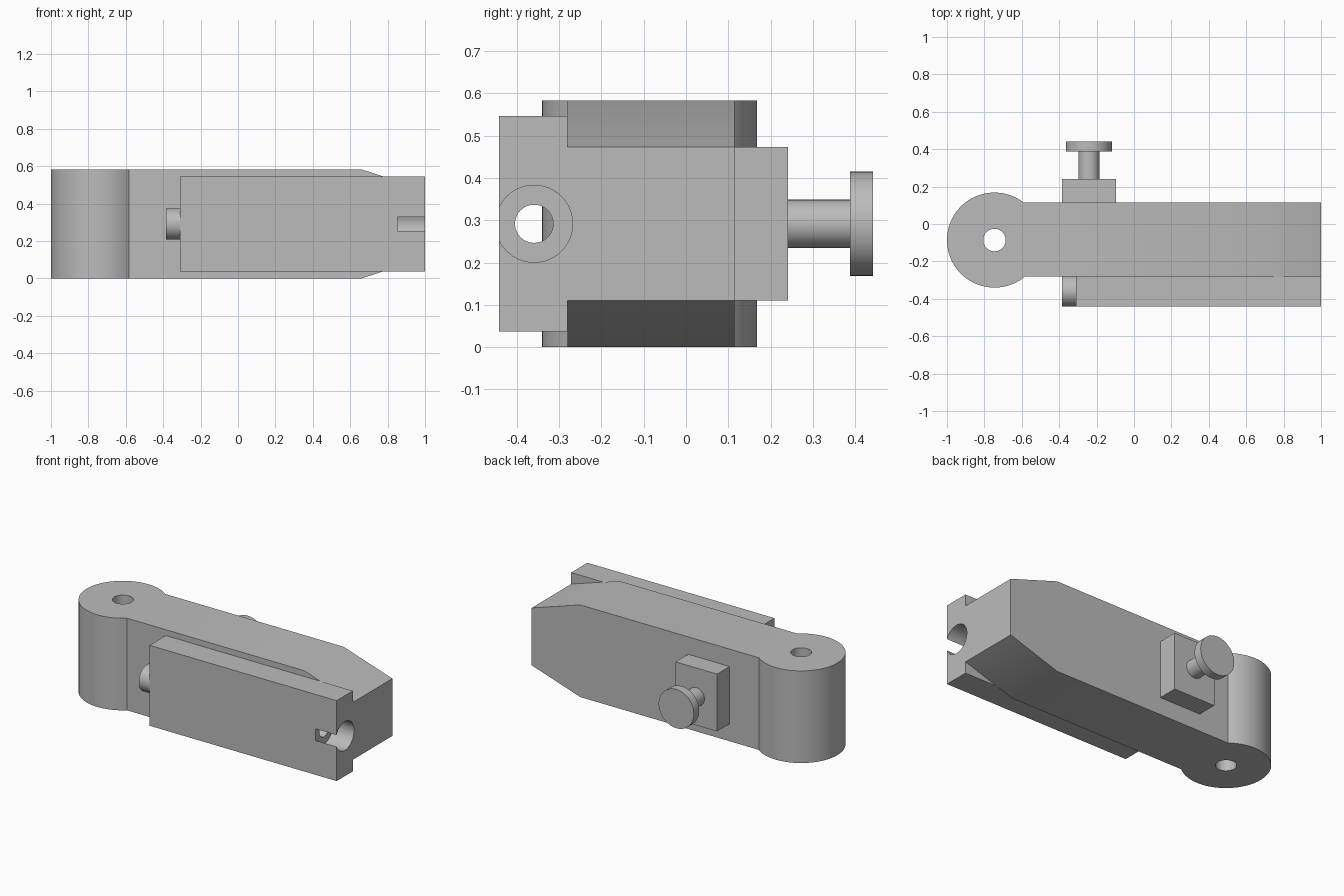
import bpy
import bmesh
import math
from mathutils import Matrix, Vector

default = bpy.data.objects.get("Cube")
if default:
    bpy.data.objects.remove(default, do_unlink=True)

grey = bpy.data.materials.new("plain grey")
grey.use_nodes = True
GREY = (0.5, 0.5, 0.5, 1)
grey.diffuse_color = GREY
grey.node_tree.nodes["Principled BSDF"].inputs["Base Color"].default_value = GREY

HEIGHT = 0.583
MID = HEIGHT / 2
BORE_Y = -0.359
AXES = {"X": Vector((1, 0, 0)), "Y": Vector((0, 1, 0)), "Z": Vector((0, 0, 1))}


def add_object(name, bm):
    mesh = bpy.data.meshes.new(name)
    bmesh.ops.recalc_face_normals(bm, faces=bm.faces)
    bm.to_mesh(mesh)
    bm.free()
    mesh.materials.append(grey)
    obj = bpy.data.objects.new(name, mesh)
    bpy.context.collection.objects.link(obj)
    return obj


def box(name, low, high):
    bm = bmesh.new()
    low, high = Vector(low), Vector(high)
    matrix = Matrix.Translation((low + high) / 2) @ Matrix.Diagonal((*(high - low), 1))
    bmesh.ops.create_cube(bm, size=1, matrix=matrix)
    return add_object(name, bm)


def cylinder(name, axis, start, length, radius, sides=64):
    bm = bmesh.new()
    direction = AXES[axis]
    turn = Vector((0, 0, 1)).rotation_difference(direction).to_matrix().to_4x4()
    matrix = Matrix.Translation(Vector(start) + direction * length / 2) @ turn
    bmesh.ops.create_cone(bm, cap_ends=True, segments=sides, radius1=radius,
                          radius2=radius, depth=length, matrix=matrix)
    return add_object(name, bm)


def side_profile(name, points, y0, y1):
    bm = bmesh.new()
    face = bm.faces.new([bm.verts.new((x, y0, z)) for x, z in points])
    result = bmesh.ops.extrude_face_region(bm, geom=[face])
    moved = [v for v in result["geom"] if isinstance(v, bmesh.types.BMVert)]
    bmesh.ops.translate(bm, verts=moved, vec=(0, y1 - y0, 0))
    return add_object(name, bm)


def combine(target, other, operation):
    # Apply the boolean, then drop the helper
    other.hide_render = True
    mod = target.modifiers.new(operation, "BOOLEAN")
    mod.operation = operation
    mod.solver = "EXACT"
    mod.object = other
    bpy.context.view_layer.objects.active = target
    bpy.ops.object.modifier_apply(modifier=mod.name)
    bpy.data.objects.remove(other, do_unlink=True)


def counterbore():
    return cylinder("counterbore_cutter", "X", (0.853, BORE_Y, MID), 0.3, 0.091)


# Arm with a tapered free end and a round pivot eye
arm = side_profile("pivot_arm", [
    (-0.746, 0), (0.66, 0), (1, 0.11), (1, HEIGHT - 0.11),
    (0.66, HEIGHT), (-0.746, HEIGHT)], -0.28, 0.115)
combine(arm, cylinder("eye", "Z", (-0.746, -0.086, 0), HEIGHT, 0.254, 96), "UNION")
combine(arm, cylinder("pin_hole", "Z", (-0.746, -0.086, -0.1), 0.8, 0.06), "DIFFERENCE")
combine(arm, counterbore(), "DIFFERENCE")

# Side block with a nozzle, a through bore and a wide counterbore
block = box("side_block", (-0.31, -0.442, 0.037), (1, -0.28, 0.546))
combine(block, cylinder("nozzle", "X", (-0.385, BORE_Y, MID), 0.2, 0.083), "UNION")
combine(block, cylinder("bore", "X", (-0.6, BORE_Y, MID), 1.8, 0.045), "DIFFERENCE")
combine(block, counterbore(), "DIFFERENCE")

# Rear plate with a knob
plate = box("rear_plate", (-0.386, 0.115, 0.11), (-0.096, 0.241, HEIGHT - 0.11))
stem = cylinder("knob_stem", "Y", (-0.241, 0.241, MID), 0.147, 0.057)
head = cylinder("knob_head", "Y", (-0.241, 0.388, MID), 0.054, 0.123)

# Smooth round walls, crisp edges
bpy.ops.object.select_all(action="DESELECT")
for part in (arm, block, plate, stem, head):
    part.select_set(True)
bpy.context.view_layer.objects.active = arm
bpy.ops.object.shade_smooth_by_angle(angle=math.radians(30))
